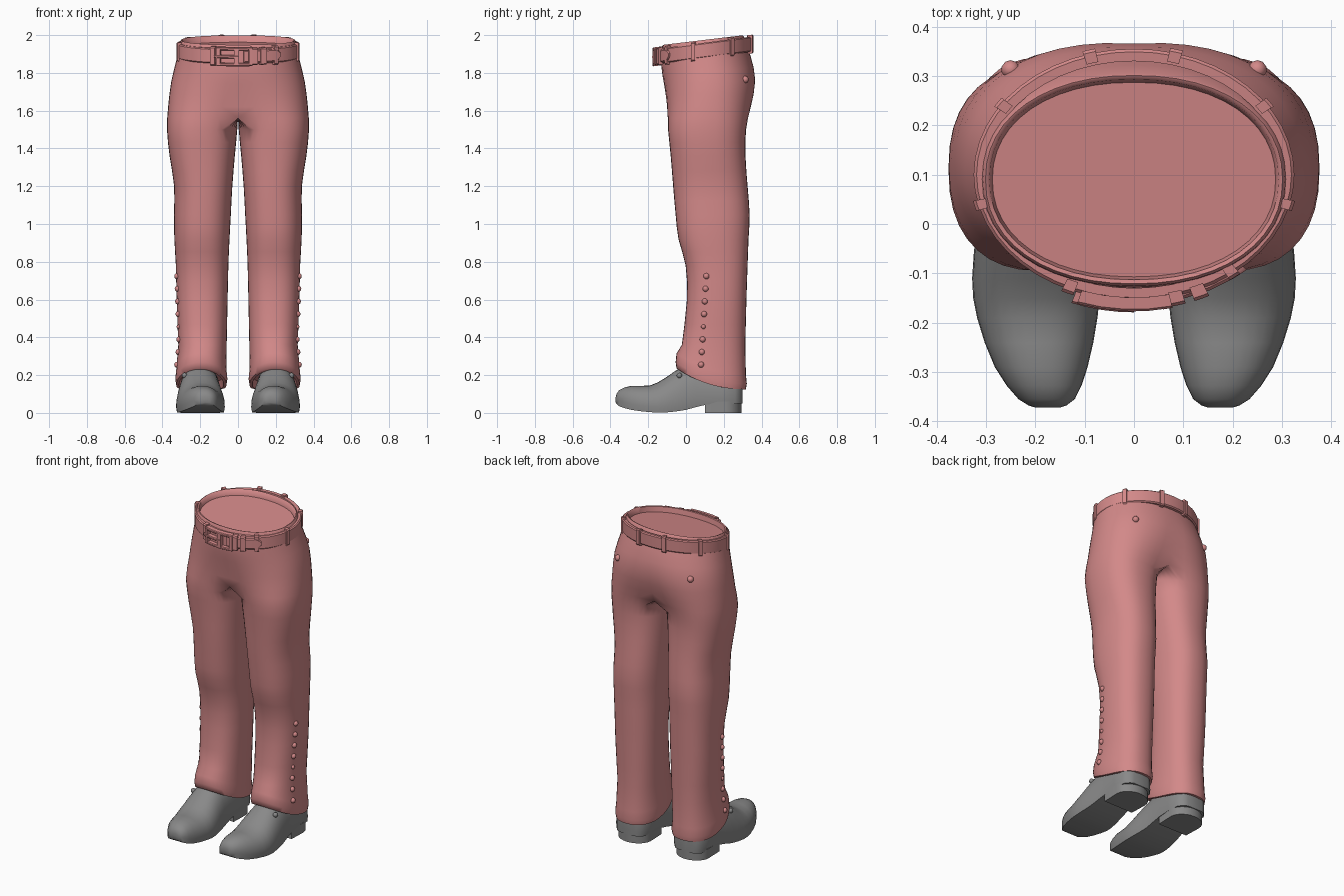
import bpy, bmesh, math
from mathutils import Vector, Matrix
from mathutils.bvhtree import BVHTree

if "Cube" in bpy.data.objects:
    bpy.data.objects.remove(bpy.data.objects["Cube"])


def material(name, rgb):
    m = bpy.data.materials.new(name)
    m.diffuse_color = (*rgb, 1)
    m.use_nodes = True
    m.node_tree.nodes["Principled BSDF"].inputs["Base Color"].default_value = m.diffuse_color
    return m


PINK = material("dusty pink", (0.65, 0.25, 0.25))
GREY = material("grey leather", (0.25, 0.25, 0.25))


def finish(bm, name, mat, mirror=False, angle=40):
    bmesh.ops.recalc_face_normals(bm, faces=bm.faces)
    me = bpy.data.meshes.new(name)
    bm.to_mesh(me)
    bm.free()
    ob = bpy.data.objects.new(name, me)
    bpy.context.collection.objects.link(ob)
    me.materials.append(mat)
    bpy.ops.object.select_all(action='DESELECT')
    ob.select_set(True)
    bpy.context.view_layer.objects.active = ob
    bpy.ops.object.shade_smooth_by_angle(angle=math.radians(angle))
    if mirror:
        ob.modifiers.new("mirror", 'MIRROR').merge_threshold = 0.0005
    return ob


def loft(bm, rings):
    """Skin closed rings of points and cap both ends."""
    vs = [[bm.verts.new(p) for p in r] for r in rings]
    n = len(vs[0])
    for a, b in zip(vs, vs[1:]):
        for i in range(n):
            bm.faces.new((a[i], a[(i + 1) % n], b[(i + 1) % n], b[i]))
    bm.faces.new(vs[0])
    bm.faces.new(vs[-1][::-1])


def smooth(keys):
    """Add a spline midpoint between each pair of key sections."""
    out = [keys[0]]
    for i in range(len(keys) - 1):
        p, q, r, s = (keys[max(0, min(len(keys) - 1, i + k))] for k in (-1, 0, 1, 2))
        out.append(tuple((9 * (b + c) - a - d) / 16 for a, b, c, d in zip(p, q, r, s)))
        out.append(r)
    return out


def power(v, e):
    return math.copysign(abs(v) ** e, v)


# ---- trousers: one half, from hem to waist, then mirrored ----
# z, inner x, outer x, front y, back y, blend from leg (0) to hip (1)
KEYS = [
    (.36, .060, .316, -.022, .314, 0), (.60, .055, .325, .005, .320, 0),
    (.78, .051, .329, -.002, .326, 0), (.92, .045, .337, -.040, .331, 0),
    (1.05, .038, .339, -.055, .337, 0), (1.20, .030, .338, -.068, .326, 0),
    (1.36, .017, .362, -.081, .315, 0), (1.50, .004, .376, -.095, .318, 0),
    (1.62, .000, .370, -.105, .348, .5), (1.75, .000, .354, -.120, .370, .85),
    (1.86, .000, .328, -.130, .342, 1), (1.968, .000, .306, -.126, .306, 1),
]
HEM = [(.04, .025), (0, .015), (0, 0), (.03, -.005), (.08, 0)]  # rise, inset
RIM = [(1.975, .005), (1.972, .013), (1.94, .019)]              # z, inset
N, CUT = 36, 12


def hem(y):
    return .125 + .11 * max(0, (.315 - y) / .365) ** 2.2


def trouser_ring(row, is_hem=False):
    z, xi, xo, yf, yb, s = row
    s = max(0, min(1, s))
    xi = max(xi, .002)
    cx, rx, cy, ry = (xi + xo) / 2, (xo - xi) / 2, (yf + yb) / 2, (yb - yf) / 2
    pts = []
    for i in range(-N // 2, N // 2):
        t = math.tau * i / N
        x, y = cx + rx * power(math.cos(t), .85), cy + ry * power(math.sin(t), .85)
        if s:
            if abs(i) < CUT:
                a = i / CUT * math.pi / 2
                hx, hy = xo * power(math.cos(a), .92), cy + ry * power(math.sin(a), .92)
                x += (hx - x) * s
            else:
                hy = cy + math.copysign(ry, i) * (1 - (abs(i) - CUT) / (N / 2 - CUT))
                x = 0
            y += (hy - y) * s
        if is_hem:
            zz = hem(y) + z
        else:
            zz = z + .12 * (y - .1) * min(1, max(0, (z - 1.7) / .15))
        pts.append((x, y, zz))
    return pts


rings = [trouser_ring((z, .061 + d, .327 - d, -.05 + d, .317 - d, 0), True) for z, d in HEM]
rings += [trouser_ring(k) for k in smooth(KEYS)]
rings += [trouser_ring((z, 0, .306 - d, -.126 + d, .306 - d, 1)) for z, d in RIM]
bm = bmesh.new()
loft(bm, rings)
inside = [f for f in bm.faces if all(v.co.x < 1e-5 for v in f.verts)]
bmesh.ops.delete(bm, geom=inside, context='FACES')
surface = BVHTree.FromBMesh(bm)
finish(bm, "trousers", PINK, mirror=True, angle=60)


# ---- buttons on the outer calf and the seat ----
def stud(bm, pos, r):
    bmesh.ops.create_uvsphere(bm, u_segments=10, v_segments=6, radius=r,
                              matrix=Matrix.Translation(pos))


bm = bmesh.new()
for i in range(8):
    z = .255 + i * .067
    hit = surface.ray_cast(Vector((1, .08 + .004 * i, z)), Vector((-1, 0, 0)))[0]
    stud(bm, hit, .016 if i != 3 else .012)
finish(bm, "calf_buttons", PINK, mirror=True)

bm = bmesh.new()
hit = surface.ray_cast(Vector((.25, 1, 1.765)), Vector((0, -1, 0)))[0]
stud(bm, hit, .019)
finish(bm, "seat_buttons", PINK, mirror=True)


# ---- belt parts: bands bent round the tilted waist ellipse ----
def band_ring(a, o0, o1, z0, z1):
    pts = []
    b = min(.006, (z1 - z0) / 4)
    for o, z in ((o0, z0), (o1 - b, z0), (o1, z0 + b), (o1, z1 - b), (o1 - b, z1), (o0, z1)):
        x, y = (.305 + o) * math.cos(a), .1 + (.235 + o) * math.sin(a)
        pts.append((x, y, 1.92 + .13 * (y - .1) + z))
    return pts


def band(bm, a0, a1, o0, o1, z0, z1, steps=2):
    loft(bm, [band_ring(a0 + (a1 - a0) * i / steps, o0, o1, z0, z1)
              for i in range(steps + 1)])


def front(x):
    return -math.pi / 2 + math.asin(x / .325)


bm = bmesh.new()
rings = [[bm.verts.new(p) for p in band_ring(math.tau * i / 48, -.005, .02, -.04, .04)]
         for i in range(48)]
for i in range(48):
    a, b = rings[i], rings[(i + 1) % 48]
    for j in range(6):
        bm.faces.new((a[j], a[(j + 1) % 6], b[(j + 1) % 6], b[j]))
finish(bm, "belt", PINK)

# loops holding the belt
bm = bmesh.new()
for deg in (-52, -14, 34, 75, 106, 146, 194, 246):
    a = math.radians(deg)
    band(bm, a - .04, a + .04, 0, .028, -.05, .05)
finish(bm, "belt_loops", PINK)

# free end with a rounded tip, and its two keepers
bm = bmesh.new()
tip = [(.03, .033), (.09, .033), (.15, .033), (.195, .033), (.212, .025), (.222, .010)]
loft(bm, [band_ring(front(x), .01, .029, -h, h) for x, h in tip])
finish(bm, "belt_end", PINK)

bm = bmesh.new()
for x in (.085, .13):
    band(bm, front(x - .014), front(x + .014), .01, .039, -.045, .045)
finish(bm, "belt_keepers", PINK)

# buckle frame with centre bar and prong
bm = bmesh.new()
for x, w in ((-.099, .009), (.064, .009), (-.008, .012)):
    band(bm, front(x - w), front(x + w), .014, .042, -.05, .05)
for z in (-.042, .042):
    band(bm, front(-.108), front(.073), .014, .042, z - .008, z + .008, 4)
band(bm, front(-.118), front(0), .014, .044, -.008, .008, 4)
finish(bm, "buckle", PINK)

# ---- shoes: sections from toe to heel ----
# y, left x, right x, sole z, top z
SHOE = [
    (-.372, .150, .200, .055, .085), (-.355, .120, .234, .036, .120),
    (-.290, .094, .282, .016, .143), (-.190, .074, .318, .004, .145),
    (-.110, .070, .328, .002, .185), (.000, .086, .318, .016, .255),
    (.110, .092, .305, .044, .265), (.260, .098, .300, .048, .250),
    (.298, .150, .250, .050, .190),
]


def shoe_ring(y, x0, x1, zb, zt):
    cx, rx, edge = (x0 + x1) / 2, (x1 - x0) / 2, min(.03, (zt - zb) * .4)
    pts = []
    for i in range(17):
        a = math.pi * i / 16
        pts.append((cx + rx * power(math.cos(a), .9), y,
                    zb + edge + (zt - zb - edge) * abs(math.sin(a)) ** .9))
    return pts + [(cx + rx * k, y, max(0, zb)) for k in (-.96, 0, .96)]


bm = bmesh.new()
loft(bm, [shoe_ring(*r) for r in smooth(SHOE)])
finish(bm, "shoes", GREY, mirror=True, angle=45)

# heel block, rounded at the back
bm = bmesh.new()
outline = [(.10, .10), (.30, .10)]
outline += [(.2 + .104 * math.cos(a), .21 + .085 * math.sin(a))
            for a in (math.pi * i / 12 for i in range(13))]
loft(bm, [[(x, y, z) for x, y in outline] for z in (0.0, .06)])
finish(bm, "heels", GREY, mirror=True)

# small stud on each shoe's outer instep
bm = bmesh.new()
stud(bm, (.283, -.035, .198), .015)
finish(bm, "shoe_studs", GREY, mirror=True)
